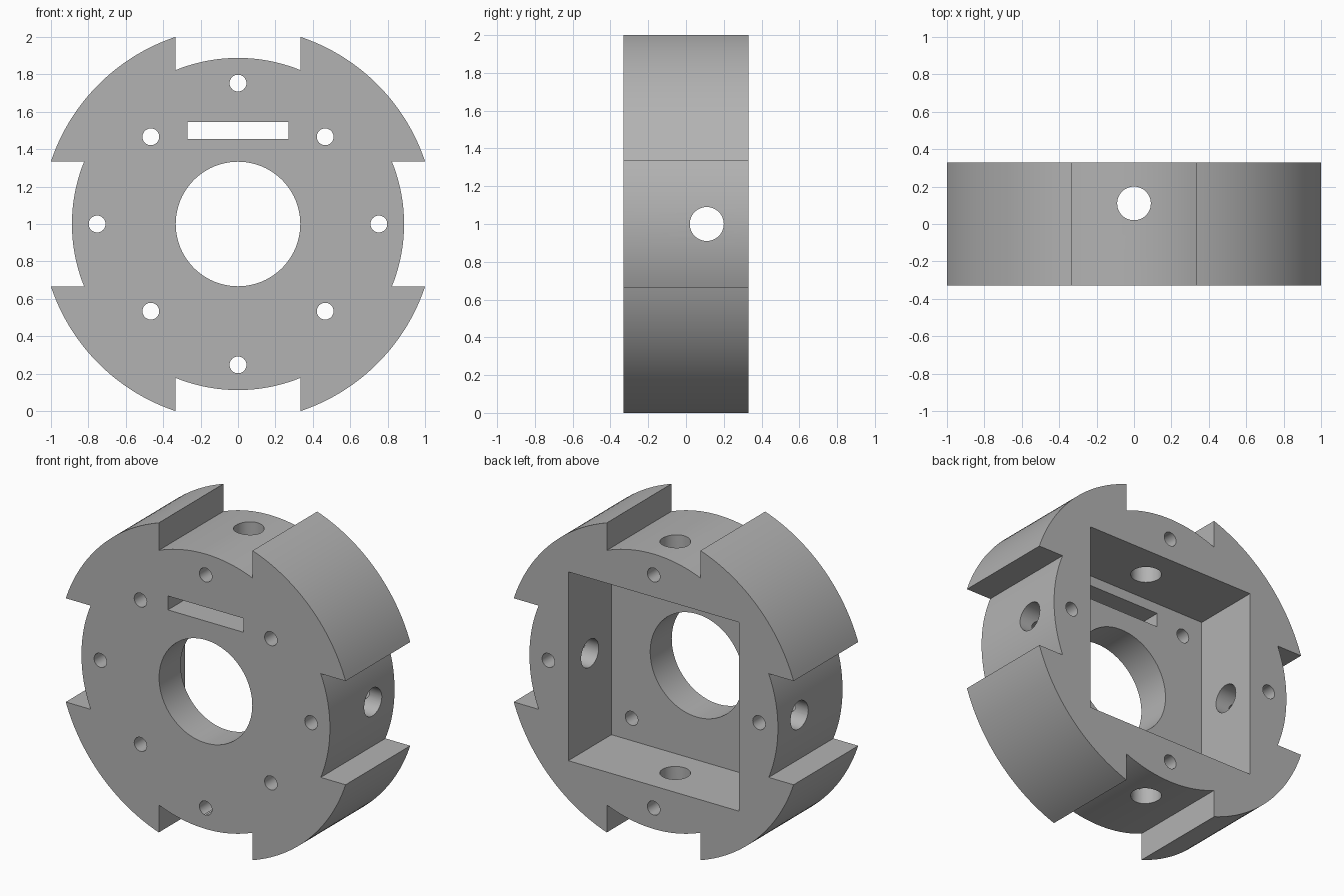
import bpy, bmesh
from math import radians, degrees, asin, cos, sin, sqrt, pi

if "Cube" in bpy.data.objects:
    bpy.data.objects.remove(bpy.data.objects["Cube"])

HALF = 0.33             # half thickness
NOTCH = 0.335           # half width of the rim notches
RIM = sqrt(1 + NOTCH ** 2)
HUB = 0.888             # radius of the notch floors
FLOOR = -0.11           # inner face of the front plate

grey = bpy.data.materials.new("grey metal")
grey.use_nodes = True
colour = (0.45, 0.45, 0.45, 1)
grey.diffuse_color = colour
grey.node_tree.nodes["Principled BSDF"].inputs["Base Color"].default_value = colour


def arc(radius, start, end, steps):
    angles = [start + (end - start) * i / steps for i in range(steps + 1)]
    return [(radius * cos(a), radius * sin(a)) for a in angles]


# Housing outline: four rim arcs with a curved notch between each pair
outline = []
hub_angle, rim_angle = asin(NOTCH / HUB), asin(NOTCH / RIM)
for quarter in range(4):
    turn = quarter * pi / 2
    outline += arc(HUB, turn - hub_angle, turn + hub_angle, 20)
    outline += arc(RIM, turn + rim_angle, turn + pi / 2 - rim_angle, 28)

bm = bmesh.new()
face = bm.faces.new([bm.verts.new((x, -HALF, z + 1)) for x, z in outline])
back = bmesh.ops.extrude_face_region(bm, geom=[face])
bmesh.ops.translate(bm, vec=(0, 2 * HALF, 0),
                    verts=[v for v in back["geom"] if isinstance(v, bmesh.types.BMVert)])
bmesh.ops.recalc_face_normals(bm, faces=bm.faces)
mesh = bpy.data.meshes.new("notched_housing")
bm.to_mesh(mesh)
bm.free()
housing = bpy.data.objects.new("notched_housing", mesh)
bpy.context.collection.objects.link(housing)
mesh.materials.append(grey)


def cut(cutter):
    cutter.hide_render = True
    bpy.ops.object.select_all(action="DESELECT")
    bpy.context.view_layer.objects.active = housing
    housing.select_set(True)
    mod = housing.modifiers.new("cut", "BOOLEAN")
    mod.operation = "DIFFERENCE"
    mod.solver = "EXACT"
    mod.object = cutter
    bpy.ops.object.modifier_apply(modifier=mod.name)
    bpy.data.objects.remove(cutter)


def cut_box(x, y0, y1, z0, z1):
    bpy.ops.mesh.primitive_cube_add(size=1, location=(0, (y0 + y1) / 2, (z0 + z1) / 2))
    box = bpy.context.object
    box.scale = (2 * x, y1 - y0, z1 - z0)
    bpy.context.view_layer.update()
    cut(box)


def cut_hole(radius, length, location, rotation, sides):
    bpy.ops.mesh.primitive_cylinder_add(vertices=sides, radius=radius, depth=length,
                                        location=location, rotation=rotation)
    cut(bpy.context.object)


# Square pocket open to the back, and the slot through the front plate
cut_box(0.61, FLOOR, 0.6, 0.39, 1.61)
cut_box(0.27, -0.6, 0.1, 1.455, 1.545)

# Central bore
along_y = (pi / 2, 0, 0)
cut_hole(0.333, 2, (0, 0, 1), along_y, 96)

# Ring of small bolt holes, the diagonal ones opening into the pocket
for i in range(8):
    a = i * pi / 4
    r = 0.466 * sqrt(2) if i % 2 else 0.753
    cut_hole(0.045, 2, (r * cos(a), 0, 1 + r * sin(a)), along_y, 32)

# Radial holes through the four walls
for rotation in ((0, 0, 0), (0, pi / 2, 0)):
    cut_hole(0.09, 3, (0, 0.11, 1), rotation, 48)

housing.select_set(True)
bpy.context.view_layer.objects.active = housing
bpy.ops.object.shade_smooth_by_angle(angle=radians(20))
